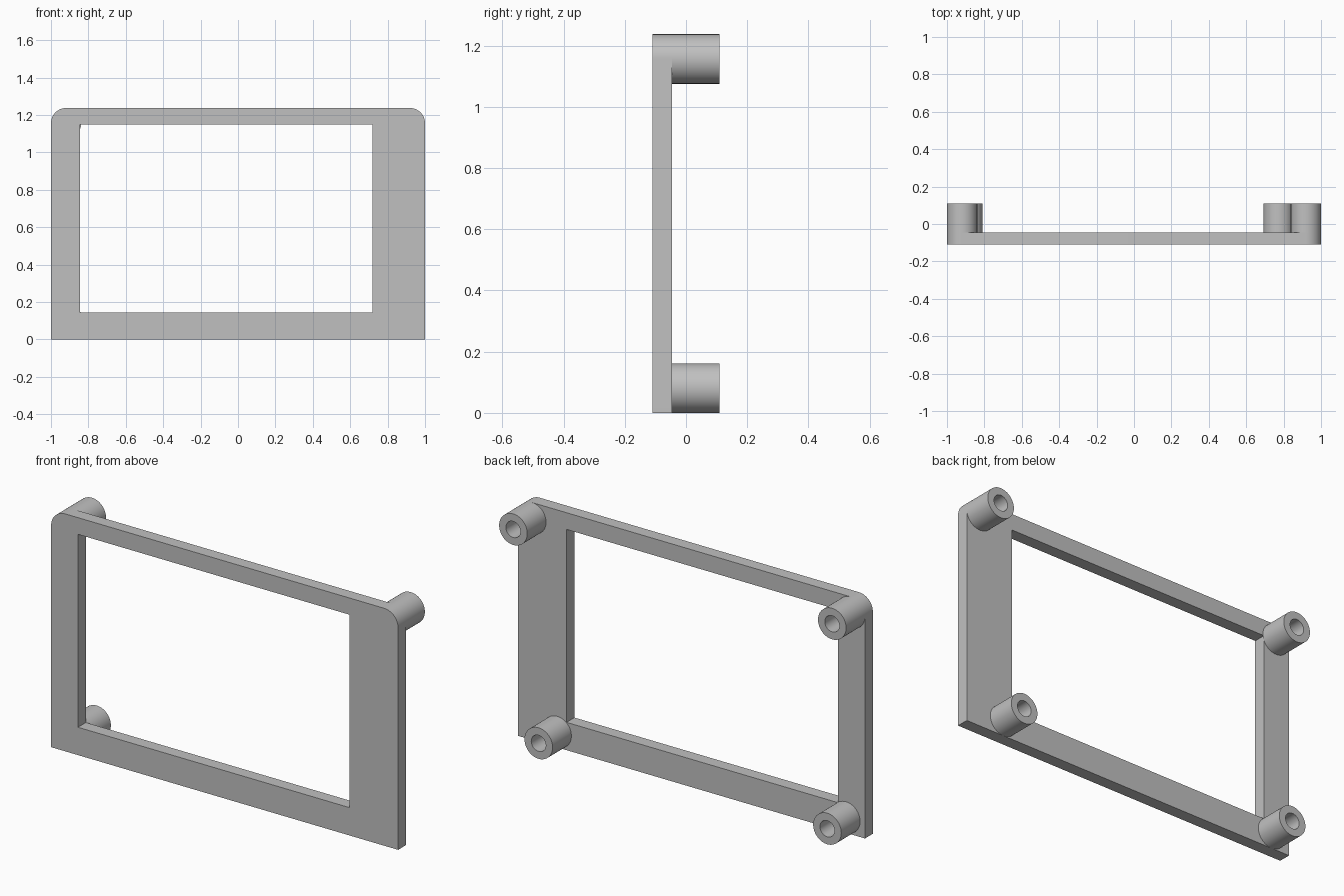
import bpy, bmesh
from math import cos, sin, pi, radians
from mathutils import Vector

if "Cube" in bpy.data.objects:
    bpy.data.objects.remove(bpy.data.objects["Cube"])

HEIGHT = 1.237
FRONT, PLATE_BACK, BOSS_END = -0.11, -0.045, 0.11
R, HOLE_R = 0.081, 0.042

grey = bpy.data.materials.new("plain grey")
grey.use_nodes = True
COLOUR = (0.53, 0.53, 0.53, 1)
grey.diffuse_color = COLOUR
grey.node_tree.nodes["Principled BSDF"].inputs["Base Color"].default_value = COLOUR


def finish(name, bm):
    bmesh.ops.recalc_face_normals(bm, faces=bm.faces[:])
    mesh = bpy.data.meshes.new(name)
    bm.to_mesh(mesh)
    bm.free()
    mesh.materials.append(grey)
    obj = bpy.data.objects.new(name, mesh)
    bpy.context.collection.objects.link(obj)
    bpy.ops.object.select_all(action='DESELECT')
    obj.select_set(True)
    bpy.context.view_layer.objects.active = obj
    bpy.ops.object.shade_smooth_by_angle(angle=radians(30))
    return obj


# Bezel plate: rounded top corners and an off-centre window
def corner(cx, start, steps=16):
    angles = [start + pi / 2 * i / steps for i in range(steps + 1)]
    return [(cx + R * cos(a), HEIGHT - R + R * sin(a)) for a in angles]


outline = [(-1, 0), (1, 0)] + corner(1 - R, 0) + corner(R - 1, pi / 2)
window = [(-0.845, 0.145), (0.72, 0.145), (0.72, 1.15), (-0.845, 1.15)]

bm = bmesh.new()
for loop in (outline, window):
    verts = [bm.verts.new((x, FRONT, z)) for x, z in loop]
    for a, b in zip(verts, verts[1:] + verts[:1]):
        bm.edges.new((a, b))
bmesh.ops.triangle_fill(bm, edges=bm.edges[:], use_beauty=True, normal=Vector((0, -1, 0)))
extruded = bmesh.ops.extrude_face_region(bm, geom=bm.faces[:], use_keep_orig=True)
moved = [g for g in extruded["geom"] if isinstance(g, bmesh.types.BMVert)]
bmesh.ops.translate(bm, verts=moved, vec=(0, PLATE_BACK - FRONT, 0))
finish("bezel_plate", bm)


# Hollow screw posts: a ring section turned about the y axis
def screw_post(name, x, z):
    bm = bmesh.new()
    section = [(R, PLATE_BACK), (R, BOSS_END), (HOLE_R, BOSS_END), (HOLE_R, PLATE_BACK)]
    verts = [bm.verts.new((r, y, 0)) for r, y in section]
    edges = [bm.edges.new((a, b)) for a, b in zip(verts, verts[1:] + verts[:1])]
    bmesh.ops.spin(bm, geom=verts + edges, cent=(0, 0, 0), axis=(0, 1, 0),
                   angle=2 * pi, steps=64)
    bmesh.ops.remove_doubles(bm, verts=bm.verts[:], dist=0.0005)
    obj = finish(name, bm)
    obj.location = (x, 0, z)


screw_post("top_left_post", 1 - R, HEIGHT - R)
screw_post("top_right_post", R - 1, HEIGHT - R)
screw_post("bottom_left_post", 0.773, R)
screw_post("bottom_right_post", -0.891, R)
